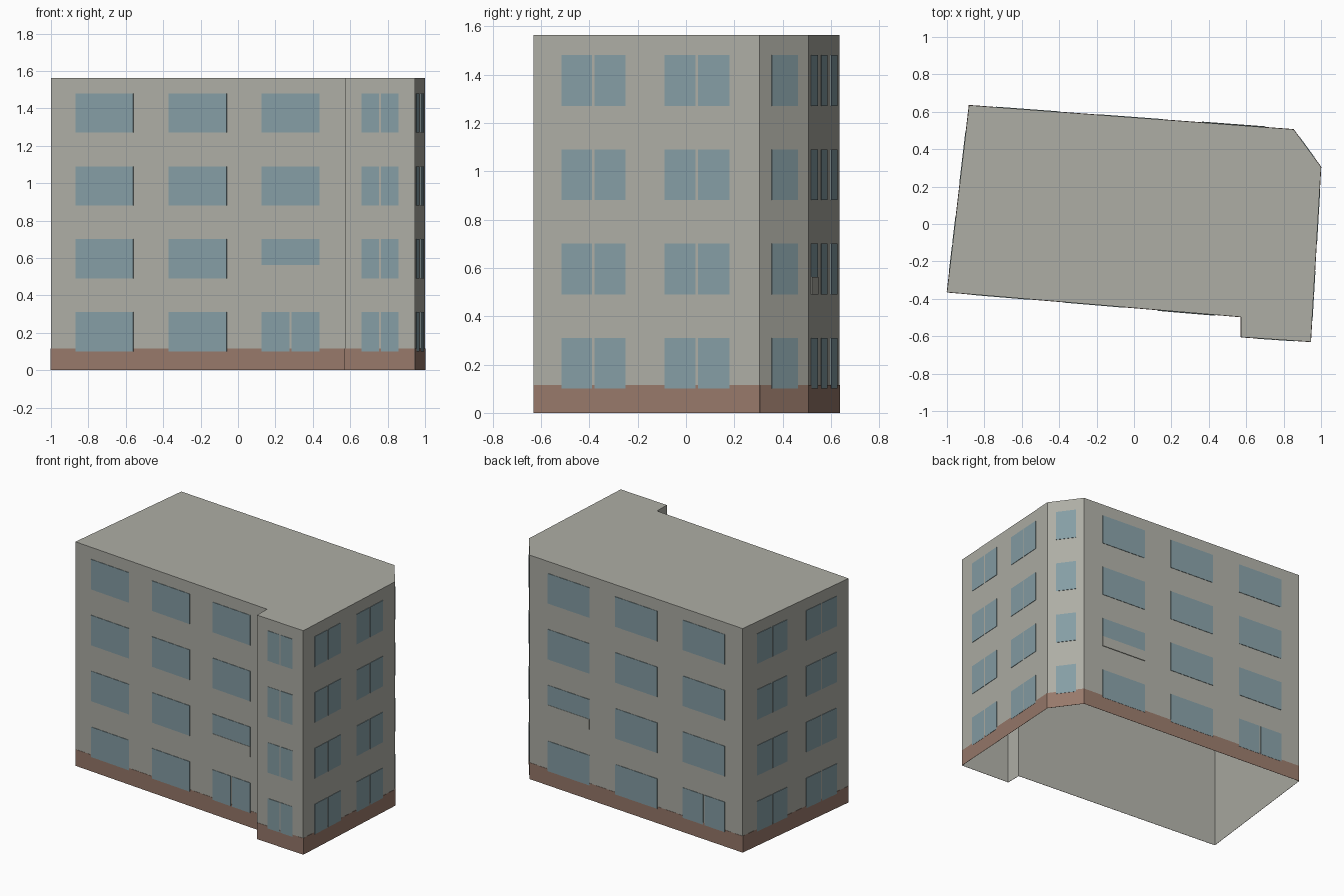
import bpy
import bmesh
from mathutils import Vector

cube = bpy.data.objects.get("Cube")
if cube:
    bpy.data.objects.remove(cube, do_unlink=True)

HEIGHT = 1.563
PLINTH = 0.115
PANE_H = 0.21
FLOORS = [0.1, 0.49, 0.88, 1.27]
GAP = 0.01

# Footprint, counter-clockwise from the front left-hand corner
CORNERS = [Vector(p) for p in (
    (-1, -0.365), (0.572, -0.497), (0.572, -0.605), (0.945, -0.63),
    (1, 0.305), (0.853, 0.506), (-0.882, 0.635))]
COUNT = len(CORNERS)


def material(name, rgb):
    mat = bpy.data.materials.new(name)
    mat.use_nodes = True
    mat.diffuse_color = (*rgb, 1)
    mat.node_tree.nodes["Principled BSDF"].inputs["Base Color"].default_value = (*rgb, 1)
    return mat


render_grey = material("wall grey", (0.42, 0.42, 0.375))
brick_brown = material("plinth brown", (0.31, 0.19, 0.145))
glass_blue = material("window blue", (0.235, 0.34, 0.375))


def finish(bm, name, mat):
    mesh = bpy.data.meshes.new(name)
    bm.to_mesh(mesh)
    bm.free()
    mesh.materials.append(mat)
    obj = bpy.data.objects.new(name, mesh)
    bpy.context.collection.objects.link(obj)
    return obj


def plate(bm, wall, start, end, low, high, depth):
    """Thin plate on a wall; start and end are fractions of its length."""
    a, b = CORNERS[wall], CORNERS[(wall + 1) % COUNT]
    along = (b - a).normalized()
    out = Vector((along.y, -along.x)) * depth
    p, q = a.lerp(b, start), a.lerp(b, end)
    ring = [p, q, q + out, p + out]
    lower = [bm.verts.new((*v, low)) for v in ring]
    upper = [bm.verts.new((*v, high)) for v in ring]
    bm.faces.new(lower[::-1])
    bm.faces.new(upper)
    for i in range(1, 4):
        j = (i + 1) % 4
        bm.faces.new((lower[i], lower[j], upper[j], upper[i]))


def window(bm, wall, start, end, low, high, double):
    if double:
        length = (CORNERS[(wall + 1) % COUNT] - CORNERS[wall]).length
        mid, half = (start + end) / 2, GAP / 2 / length
        plate(bm, wall, start, mid - half, low, high, 0.003)
        plate(bm, wall, mid + half, end, low, high, 0.003)
    else:
        plate(bm, wall, start, end, low, high, 0.003)


# Outer walls and flat roof, open underneath
bm = bmesh.new()
base = [bm.verts.new((*c, 0)) for c in CORNERS]
top = [bm.verts.new((*c, HEIGHT)) for c in CORNERS]
for i in range(COUNT):
    j = (i + 1) % COUNT
    bm.faces.new((base[i], base[j], top[j], top[i]))
bm.faces.new(top)
finish(bm, "walls_and_roof", render_grey)

# Plinth band round the foot of every wall
bm = bmesh.new()
for i in range(COUNT):
    plate(bm, i, 0, 1, 0, PLINTH, 0.0015)
finish(bm, "plinth", brick_brown)

# Window columns: wall index, start, end, always double
FRONT, BAY, RIGHT, CHAMFER, BACK, LEFT = 0, 2, 3, 4, 5, 6
COLUMNS = {
    "front_windows": (FRONT, False, [(0.083, 0.28), (0.4, 0.598), (0.716, 0.914)]),
    "bay_windows": (BAY, True, [(0.235, 0.77)]),
    "right_windows": (RIGHT, True, [(0.122, 0.406), (0.578, 0.866)]),
    "chamfer_windows": (CHAMFER, False, [(0.24, 0.78)]),
    "back_windows": (BACK, False, [(0.086, 0.282), (0.403, 0.6), (0.72, 0.917)]),
    "left_windows": (LEFT, True, [(0.134, 0.42), (0.6, 0.886)]),
}
SHORT = {(FRONT, 2, 1), (BACK, 0, 1)}
ENTRANCE = {(FRONT, 2, 0), (BACK, 2, 0)}

spandrels = bmesh.new()
for name, (wall, double, spans) in COLUMNS.items():
    bm = bmesh.new()
    for col, (start, end) in enumerate(spans):
        for level, low in enumerate(FLOORS):
            key = (wall, col, level)
            sill = low
            if key in SHORT:
                sill = low + 0.073
                plate(spandrels, wall, start, end, low, sill, 0.005)
            window(bm, wall, start, end, sill, low + PANE_H, double or key in ENTRANCE)
    finish(bm, name, glass_blue)

# Raised panels under the short windows
finish(spandrels, "spandrel_panels", render_grey)
